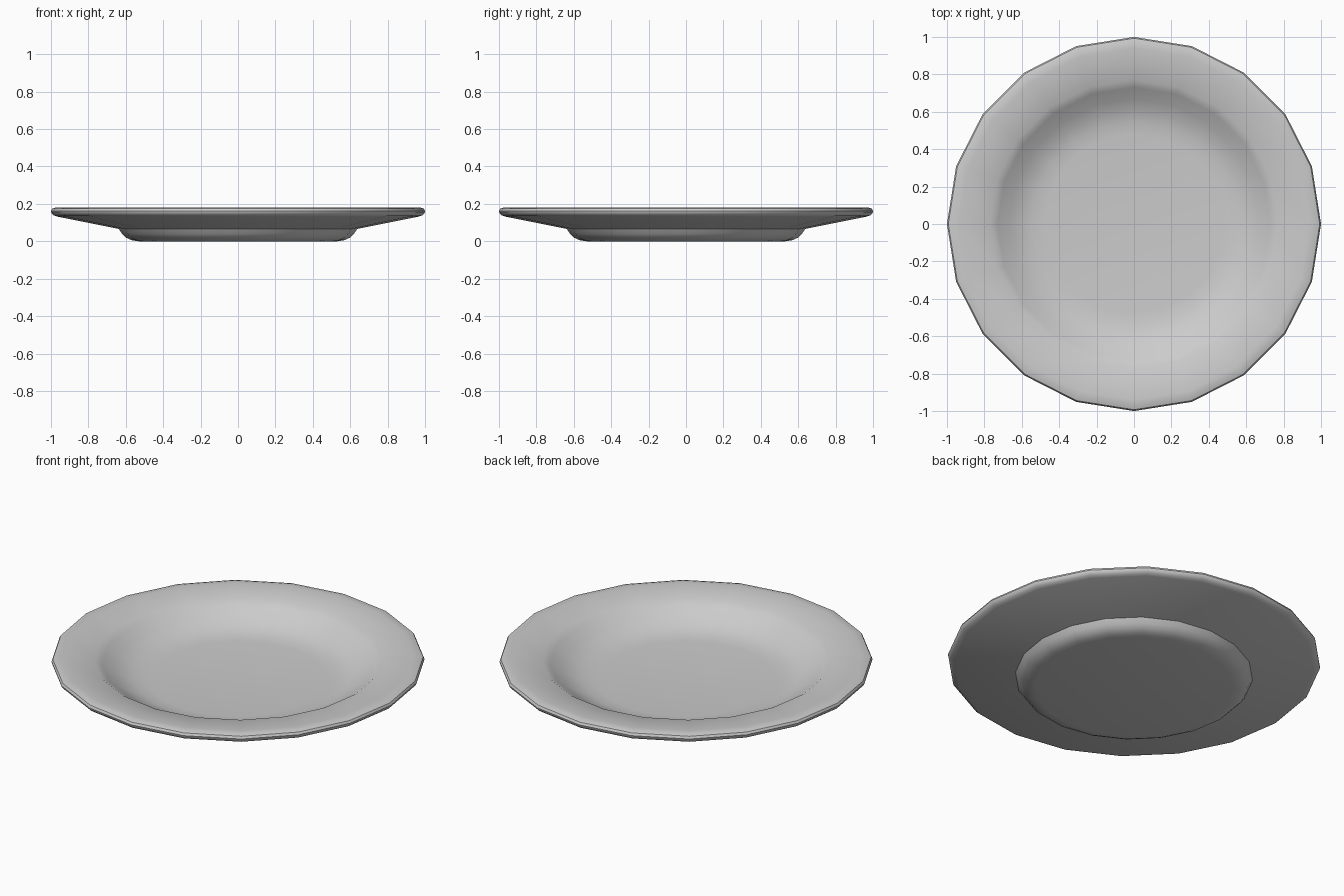
import bpy, bmesh, math

if "Cube" in bpy.data.objects:
    bpy.data.objects.remove(bpy.data.objects["Cube"])

SIDES = 20

# Plate cross-section (radius, height): from underside centre, round the rim, to top centre
profile = [
    (0, 0), (0.53, 0), (0.57, 0.006), (0.60, 0.02), (0.62, 0.04), (0.637, 0.066),
    (0.965, 0.132), (0.985, 0.139), (0.998, 0.152), (1.0, 0.162), (0.993, 0.175), (0.97, 0.182),
    (0.94, 0.182), (0.77, 0.168),
    (0.73, 0.142), (0.67, 0.103), (0.61, 0.074), (0.55, 0.058), (0.48, 0.052), (0, 0.05),
]

# Turn the section into a 20-sided plate
bm = bmesh.new()
verts = [bm.verts.new((r, 0, z)) for r, z in profile]
edges = [bm.edges.new(pair) for pair in zip(verts, verts[1:])]
bmesh.ops.spin(bm, geom=verts + edges, cent=(0, 0, 0), axis=(0, 0, 1),
               angle=2 * math.pi, steps=SIDES, use_duplicate=False)
bmesh.ops.remove_doubles(bm, verts=bm.verts, dist=0.0005)
bmesh.ops.recalc_face_normals(bm, faces=bm.faces)

mesh = bpy.data.meshes.new("plate")
bm.to_mesh(mesh)
bm.free()
plate = bpy.data.objects.new("plate", mesh)
bpy.context.collection.objects.link(plate)

# Smooth glaze, with the foot crease kept sharp
bpy.context.view_layer.objects.active = plate
plate.select_set(True)
bpy.ops.object.shade_smooth_by_angle(angle=math.radians(35))
